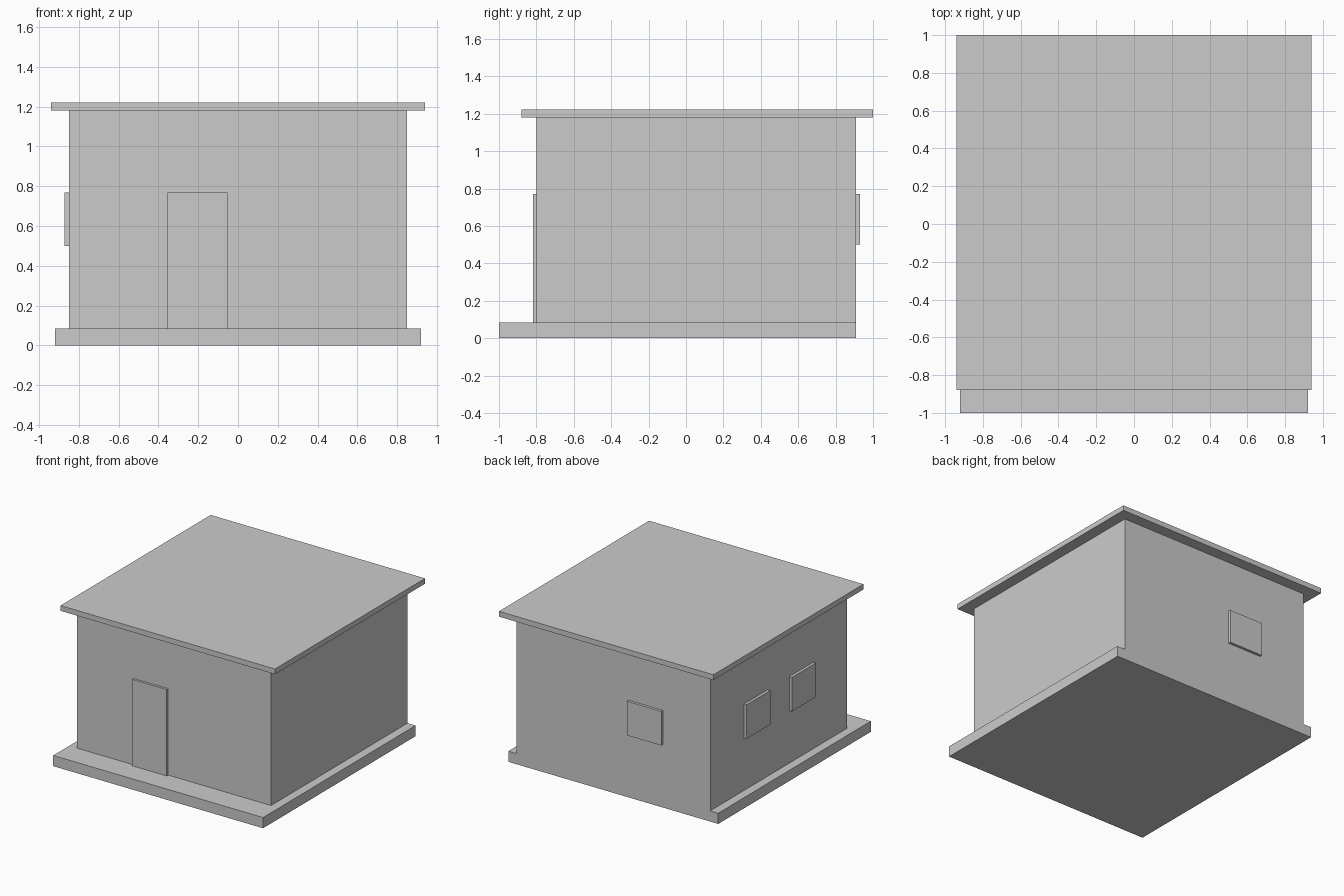
import bpy

if "Cube" in bpy.data.objects:
    bpy.data.objects.remove(bpy.data.objects["Cube"])

# One flat grey for the whole house
grey = bpy.data.materials.new("light_grey")
grey.diffuse_color = (0.6, 0.6, 0.6, 1.0)
grey.use_nodes = True
grey.node_tree.nodes["Principled BSDF"].inputs["Base Color"].default_value = grey.diffuse_color


def box(name, x, y, z):
    """Axis-aligned box from (min, max) ranges."""
    centre = [(a + b) / 2 for a, b in (x, y, z)]
    bpy.ops.mesh.primitive_cube_add(size=1, location=centre)
    ob = bpy.context.object
    ob.name = name
    ob.scale = [b - a for a, b in (x, y, z)]
    bpy.ops.object.transform_apply(location=False, rotation=False, scale=True)
    ob.data.materials.append(grey)
    return ob


# Foundation slab, flush with the back wall and projecting as a porch in front
box("foundation", (-0.92, 0.92), (-1.0, 0.91), (0, 0.085))

# Main walls
box("walls", (-0.85, 0.85), (-0.80, 0.91), (0.085, 1.18))

# Flat overhanging roof
box("roof", (-0.94, 0.94), (-0.88, 1.0), (1.18, 1.222))

# Front door panel
box("door", (-0.355, -0.053), (-0.818, -0.798), (0.085, 0.77))

# Windows: one at the back, two on the left wall
half = 0.15
win_z = (0.50, 0.77)
box("back_window", (-0.285 - half, -0.285 + half), (0.908, 0.931), win_z)
for i, cy in enumerate((0.34, -0.23)):
    box(f"left_window_{i + 1}", (-0.872, -0.848), (cy - half, cy + half), win_z)
